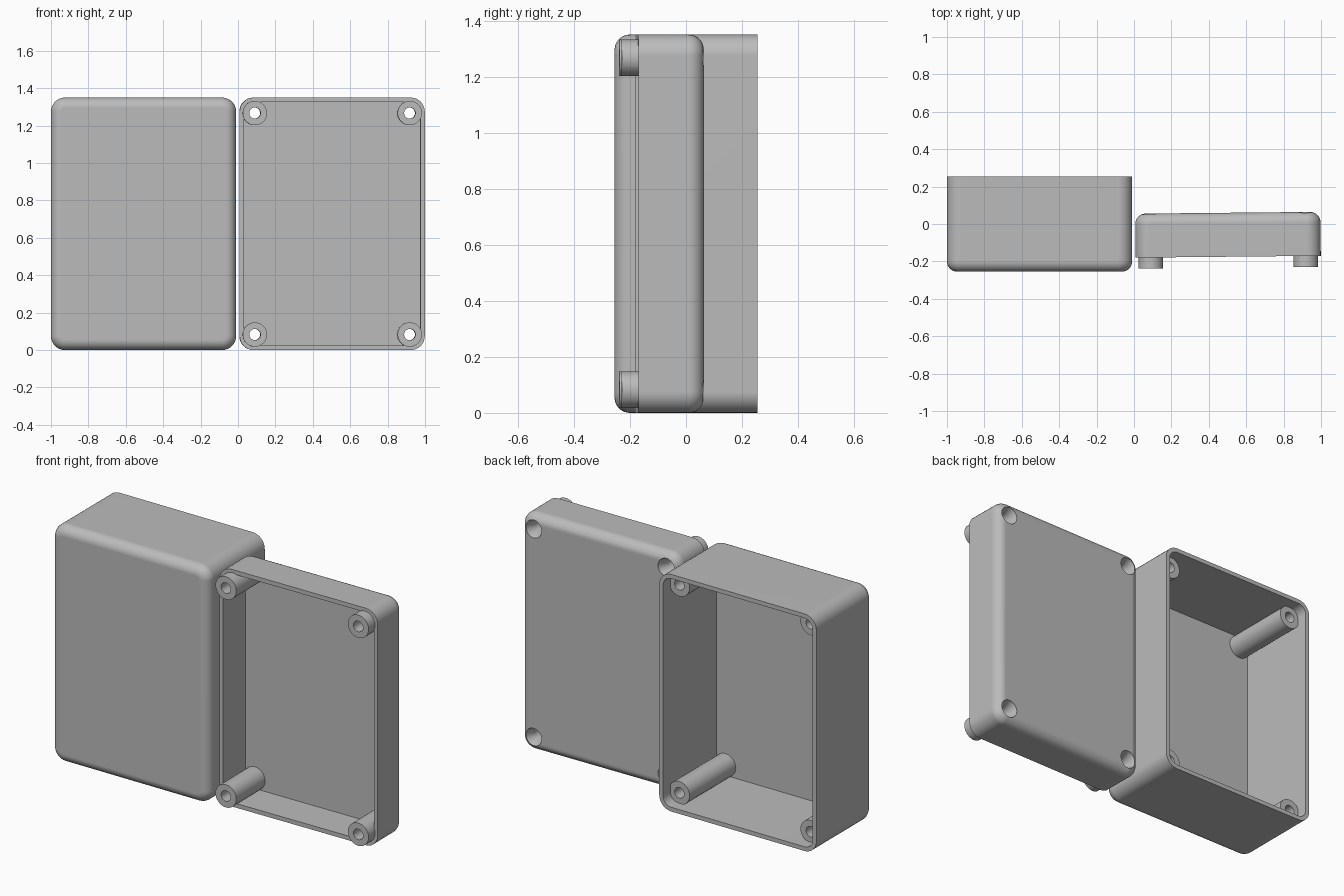
import bpy, bmesh
from math import sin, cos, pi, radians

cube = bpy.data.objects.get("Cube")
if cube:
    bpy.data.objects.remove(cube, do_unlink=True)

grey = bpy.data.materials.new("light grey plastic")
grey.use_nodes = True
colour = (0.5, 0.5, 0.5, 1)
grey.diffuse_color = colour
grey.node_tree.nodes["Principled BSDF"].inputs["Base Color"].default_value = colour

HALF_W, HALF_H = 0.495, 0.675   # half width and half height of each half-case
CORNER, FILLET, WALL = 0.075, 0.055, 0.024
BOSS_R, BORE_R, SINK_R = 0.065, 0.03, 0.05
BOSS_X, BOSS_Z = HALF_W - 0.081, HALF_H - 0.083


def loft(name, rings, location):
    """Skin a stack of closed rings and cap both ends."""
    bm = bmesh.new()
    loops = [[bm.verts.new(p) for p in ring] for ring in rings]
    for a, b in zip(loops, loops[1:]):
        for i in range(len(a)):
            j = (i + 1) % len(a)
            bm.faces.new((a[i], a[j], b[j], b[i]))
    bm.faces.new(loops[0])
    bm.faces.new(loops[-1])
    bmesh.ops.recalc_face_normals(bm, faces=bm.faces)
    mesh = bpy.data.meshes.new(name)
    bm.to_mesh(mesh)
    bm.free()
    mesh.materials.append(grey)
    ob = bpy.data.objects.new(name, mesh)
    ob.location = location
    bpy.context.collection.objects.link(ob)
    return ob


def rounded_ring(inset, y, steps=8):
    """Rounded rectangle in the xz plane, shrunk by inset."""
    r = CORNER - inset
    points = []
    for k, (sx, sz) in enumerate(((1, 1), (-1, 1), (-1, -1), (1, -1))):
        for i in range(steps + 1):
            a = (k + i / steps) * pi / 2
            points.append((sx * (HALF_W - CORNER) + r * cos(a), y,
                           sz * (HALF_H - CORNER) + r * sin(a)))
    return points


def shell(name, closed_y, rim_y, floor, location):
    """Open tray with a filleted closed side."""
    s = 1 if rim_y > closed_y else -1
    rings = []
    for i in range(9):
        a = i / 8 * pi / 2
        rings.append(rounded_ring(FILLET * (1 - sin(a)), closed_y + s * FILLET * (1 - cos(a))))
    rings += [rounded_ring(0, rim_y), rounded_ring(WALL, rim_y),
              rounded_ring(WALL, closed_y + s * floor)]
    return loft(name, rings, location)


def turned(name, profile, location, steps=36):
    """Turn (radius, y) pairs around a y axis."""
    rings = [[(r * cos(2 * pi * i / steps), y, r * sin(2 * pi * i / steps))
              for i in range(steps)] for r, y in profile]
    return loft(name, rings, location)


def boolean(target, tool, operation):
    mod = target.modifiers.new(operation.lower(), "BOOLEAN")
    mod.operation, mod.solver, mod.object = operation, "EXACT", tool
    bpy.context.view_layer.objects.active = target
    bpy.ops.object.modifier_apply(modifier=mod.name)
    bpy.data.objects.remove(tool, do_unlink=True)


def finish(ob):
    bpy.ops.object.select_all(action="DESELECT")
    ob.select_set(True)
    bpy.context.view_layer.objects.active = ob
    bpy.ops.object.shade_smooth_by_angle(angle=radians(30))
    ob.modifiers.new("weighted normals", "WEIGHTED_NORMAL").keep_sharp = True


corners = [(sx, sz) for sx in (-1, 1) for sz in (-1, 1)]

# Deep box, closed at the front, with blind screw posts
box_at = (-0.505, 0, HALF_H)
finish(shell("deep_box", -0.255, 0.255, 0.03, box_at))
for sx, sz in corners:
    spot = (box_at[0] + sx * BOSS_X, 0, HALF_H + sz * BOSS_Z)
    finish(turned("box_screw_post", [(BOSS_R, -0.235), (BOSS_R, 0.19),
                                     (BORE_R, 0.19), (BORE_R, -0.15)], spot))

# Shallow lid, closed at the back, with bosses and countersunk screw holes
lid_at = (0.502, 0, HALF_H)
lid = shell("lid", 0.06, -0.175, 0.03, lid_at)
for sx, sz in corners:
    spot = (lid_at[0] + sx * BOSS_X, 0, HALF_H + sz * BOSS_Z)
    boss = turned("lid_boss", [(BOSS_R, -0.234), (BOSS_R, 0.04)], spot)
    boolean(lid, boss, "UNION")
    cutter = turned("screw_cutter", [(BORE_R, -0.3), (BORE_R, 0.005),
                                     (SINK_R, 0.05), (SINK_R, 0.1)], spot)
    boolean(lid, cutter, "DIFFERENCE")
lid.rotation_euler.z = 0.01
finish(lid)
